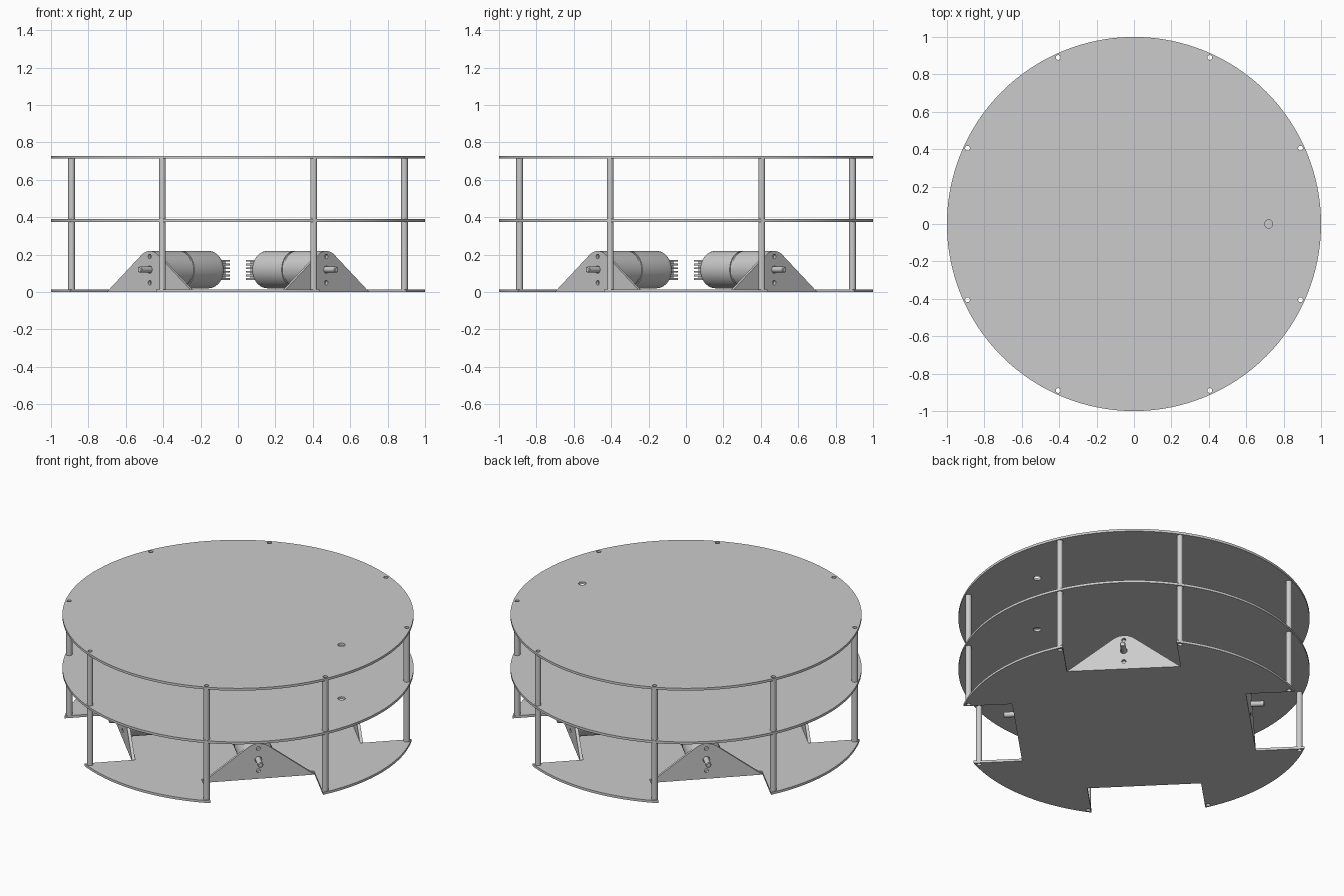
import bpy, bmesh, math
from mathutils import Matrix, Vector

cube = bpy.data.objects.get("Cube")
if cube:
    bpy.data.objects.remove(cube)

grey = bpy.data.materials.new("light_grey")
grey.use_nodes = True
grey.diffuse_color = (0.6, 0.6, 0.6, 1)
grey.node_tree.nodes["Principled BSDF"].inputs["Base Color"].default_value = (0.6, 0.6, 0.6, 1)

THICK = 0.015
DECKS = {"bottom_deck": 0.0, "middle_deck": 0.376, "top_deck": 0.713}
POSTS = [(sx * a, sy * b) for a, b in ((0.405, 0.89), (0.89, 0.405))
         for sx in (-1, 1) for sy in (-1, 1)]
CORNERS = {"front_left": -45, "back_left": 45, "back_right": 135, "front_right": 225}
AXLE_Z = 0.12
BRACKET_IN, BRACKET_OUT, HALF_W = 0.65, 0.668, 0.325


def turn(deg):
    return Matrix.Rotation(math.radians(deg), 4, "Z")


def make(name, bm):
    bmesh.ops.recalc_face_normals(bm, faces=bm.faces)
    mesh = bpy.data.meshes.new(name)
    bm.to_mesh(mesh)
    bm.free()
    mesh.materials.append(grey)
    obj = bpy.data.objects.new(name, mesh)
    bpy.context.collection.objects.link(obj)
    return obj


def add_box(bm, lo, hi, matrix=Matrix()):
    lo, hi = Vector(lo), Vector(hi)
    place = Matrix.Translation((lo + hi) / 2) @ Matrix.Diagonal((*(hi - lo), 1))
    bmesh.ops.create_cube(bm, size=1, matrix=matrix @ place)


def add_cylinder(bm, radius, x, y, z0, z1, segments=24, matrix=Matrix()):
    place = Matrix.Translation((x, y, (z0 + z1) / 2))
    bmesh.ops.create_cone(bm, cap_ends=True, segments=segments, radius1=radius,
                          radius2=radius, depth=z1 - z0, matrix=matrix @ place)


def add_lathe(bm, profile, segments=48):
    """Revolve (distance, radius) points around the axle, closed at both ends."""
    rings = []
    for x, r in profile:
        rings.append([bm.verts.new((x, r * math.cos(a), AXLE_Z + r * math.sin(a)))
                      for a in (math.tau * i / segments for i in range(segments))])
    for one, two in zip(rings, rings[1:]):
        for i in range(segments):
            j = (i + 1) % segments
            bm.faces.new((one[i], one[j], two[j], two[i]))
    bm.faces.new(rings[0])
    bm.faces.new(rings[-1])


def cut(obj, bm):
    """Subtract the solids in bm from obj."""
    cutter = make("cutter", bm)
    cutter.hide_render = True
    mod = obj.modifiers.new("cut", "BOOLEAN")
    mod.operation, mod.solver, mod.object = "DIFFERENCE", "EXACT", cutter
    bpy.context.view_layer.update()
    graph = bpy.context.evaluated_depsgraph_get()
    mesh = bpy.data.meshes.new_from_object(obj.evaluated_get(graph))
    obj.modifiers.clear()
    obj.data = mesh
    bpy.data.objects.remove(cutter)


parts = []

# Round decks with post holes, a cable hole, and corner notches in the lowest
for name, z in DECKS.items():
    bm = bmesh.new()
    add_cylinder(bm, 1, 0, 0, z, z + THICK, 128)
    deck = make(name, bm)
    holes = bmesh.new()
    for x, y in POSTS:
        add_cylinder(holes, 0.013, x, y, z - 0.1, z + 0.1, 16)
    if name == "bottom_deck":
        for angle in CORNERS.values():
            add_box(holes, (BRACKET_IN, -HALF_W, -0.1), (1.2, HALF_W, 0.1), turn(angle))
    else:
        add_cylinder(holes, 0.022, 0.72, 0, z - 0.1, z + 0.1)
    cut(deck, holes)
    parts.append(deck)

# Hollow spacer posts between the decks
levels = list(DECKS.values())
for tier, (low, high) in zip(("lower", "upper"), zip(levels, levels[1:])):
    for n, (x, y) in enumerate(POSTS):
        bm = bmesh.new()
        z0, z1, steps = low + THICK, high, 20
        loops = []
        for r, z in ((0.018, z0), (0.018, z1), (0.013, z1), (0.013, z0)):
            loops.append([bm.verts.new((x + r * math.cos(math.tau * i / steps),
                                        y + r * math.sin(math.tau * i / steps), z))
                          for i in range(steps)])
        for k in range(4):
            one, two = loops[k], loops[(k + 1) % 4]
            for i in range(steps):
                j = (i + 1) % steps
                bm.faces.new((one[i], one[j], two[j], two[i]))
        parts.append(make(f"{tier}_post_{n + 1}", bm))

# Triangular motor bracket with a rounded top
bm = bmesh.new()
outline = [(-HALF_W, 0), (HALF_W, 0)]
for i in range(13):
    a = math.radians(53 + 74 * i / 12)
    outline.append((0.1 * math.cos(a), AXLE_Z + 0.1 * math.sin(a)))
face = bm.faces.new([bm.verts.new((BRACKET_IN, y, z)) for y, z in outline])
grown = bmesh.ops.extrude_face_region(bm, geom=[face])
bmesh.ops.translate(bm, vec=(BRACKET_OUT - BRACKET_IN, 0, 0),
                    verts=[v for v in grown["geom"] if isinstance(v, bmesh.types.BMVert)])
bracket = make("bracket", bm)
holes = bmesh.new()
for dz, radius in ((-0.07, 0.012), (0, 0.02), (0.07, 0.012)):
    along_x = Matrix.Translation((0, 0, AXLE_Z + dz)) @ Matrix.Rotation(math.pi / 2, 4, "Y")
    add_cylinder(holes, radius, 0, 0, 0.6, 0.72, 20, along_x)
cut(bracket, holes)

# Motor: rounded can, groove and gearbox
bm = bmesh.new()
can = [(0.225 - 0.04 * math.cos(a), 0.06 + 0.04 * math.sin(a))
       for a in (math.pi / 2 * i / 6 for i in range(7))]
add_lathe(bm, can + [(0.43, 0.1), (0.43, 0.095), (0.445, 0.095), (0.445, 0.1), (BRACKET_IN, 0.1)])
motor = make("motor", bm)

# Drive shaft
bm = bmesh.new()
add_lathe(bm, [(0.64, 0.016), (0.742, 0.016), (0.746, 0.012)], 20)
shaft = make("shaft", bm)

# Ribbed connector on the rear of the motor
bm = bmesh.new()
add_box(bm, (0.135, -0.04, 0.07), (0.187, 0.04, 0.17))
for i in range(6):
    z = 0.065 + 0.0195 * i
    add_box(bm, (0.112, -0.052, z), (0.187, 0.052, z + 0.009))
connector = make("connector", bm)

# One drive unit at each corner
for source in (bracket, motor, shaft, connector):
    kind = source.name
    for corner, angle in CORNERS.items():
        copy = bpy.data.objects.new(f"{corner}_{kind}", source.data.copy())
        copy.matrix_world = turn(angle)
        bpy.context.collection.objects.link(copy)
        parts.append(copy)
    bpy.data.objects.remove(source)

# Smooth round walls, sharp edges
bpy.ops.object.select_all(action="DESELECT")
for obj in parts:
    obj.select_set(True)
bpy.context.view_layer.objects.active = parts[0]
bpy.ops.object.shade_smooth_by_angle(angle=math.radians(30))
